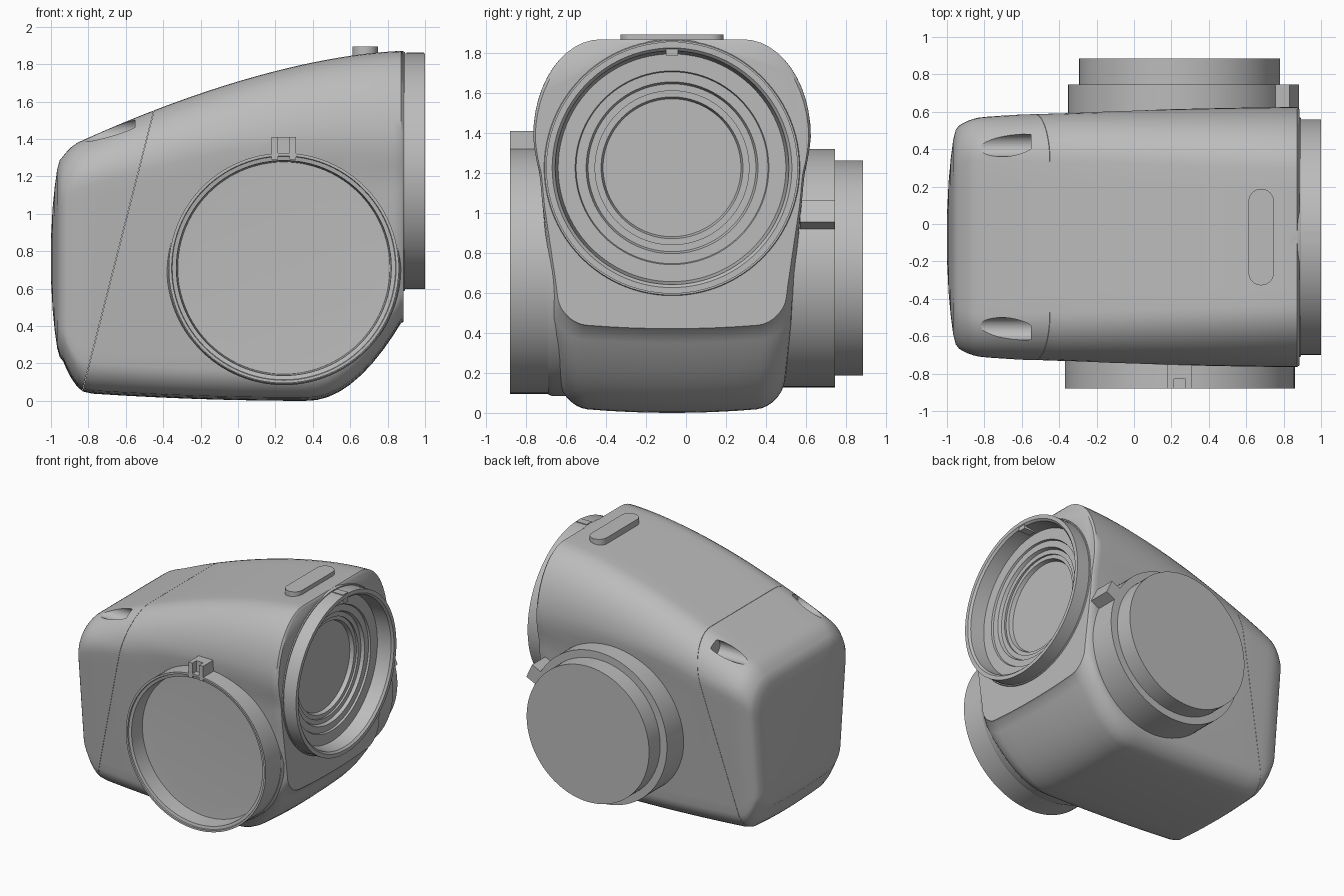
import bpy, bmesh, math
from mathutils import Vector, Matrix

if "Cube" in bpy.data.objects:
    bpy.data.objects.remove(bpy.data.objects["Cube"])

MID = -0.07  # body centre line in y

grey = bpy.data.materials.new("light_grey")
grey.use_nodes = True
grey.diffuse_color = (0.5, 0.5, 0.5, 1)
grey.node_tree.nodes["Principled BSDF"].inputs["Base Color"].default_value = (0.5, 0.5, 0.5, 1)


def finish(name, bm, angle=30, helper=False):
    bmesh.ops.recalc_face_normals(bm, faces=bm.faces)
    mesh = bpy.data.meshes.new(name)
    bm.to_mesh(mesh)
    bm.free()
    mesh.materials.append(grey)
    ob = bpy.data.objects.new(name, mesh)
    bpy.context.collection.objects.link(ob)
    if helper:
        ob.hide_render = True
        ob.hide_set(True)
    else:
        bpy.ops.object.select_all(action='DESELECT')
        ob.select_set(True)
        bpy.context.view_layer.objects.active = ob
        bpy.ops.object.shade_smooth_by_angle(angle=math.radians(angle))
    return ob


def lathe(name, profile, centre, axis, helper=False):
    """Revolve (radius, height) points about an axis through centre."""
    bm = bmesh.new()
    verts = [bm.verts.new((r, 0, h)) for r, h in profile]
    edges = [bm.edges.new(pair) for pair in zip(verts, verts[1:])]
    bmesh.ops.spin(bm, geom=verts + edges, cent=(0, 0, 0), axis=(0, 0, 1),
                   angle=math.tau, steps=96)
    bmesh.ops.remove_doubles(bm, verts=bm.verts, dist=1e-5)
    turn = Vector((0, 0, 1)).rotation_difference(Vector(axis)).to_matrix().to_4x4()
    bm.transform(Matrix.Translation(centre) @ turn)
    return finish(name, bm, helper=helper)


def box(name, low, high, pivot=None, tilt=0):
    """Box between two corners, optionally tilted about y at a pivot."""
    bm = bmesh.new()
    low, high = Vector(low), Vector(high)
    bmesh.ops.create_cube(bm, size=1, matrix=Matrix.Translation((low + high) / 2)
                          @ Matrix.Diagonal((*(high - low), 1)))
    if pivot:
        shift = Matrix.Translation(pivot)
        bm.transform(shift @ Matrix.Rotation(-tilt, 4, 'Y') @ shift.inverted())
    return finish(name, bm)


def cut(target, cutter):
    mod = target.modifiers.new("cut", 'BOOLEAN')
    mod.operation = 'DIFFERENCE'
    mod.solver = 'EXACT'
    mod.object = cutter


def ramp(value, start, end):
    return min(max((value - start) / (end - start), 0), 1)


# Body sections: top, bottom and width follow smooth curves along x
def top_z(x):
    return 1.87 - 0.2 * max(0.88 - x, 0) ** 1.62 - 0.05 * max((-0.85 - x) / 0.1, 0) ** 2


def bottom_z(x):
    if x > 0.37:
        return 0.43 * ((x - 0.37) / 0.51) ** 2
    return 0.04 * ((0.37 - x) / 1.17) ** 2 + 0.2 * max((-0.8 - x) / 0.15, 0) ** 2


def half_width(x):
    return 0.695 - 0.045 * (max(0.88 - x, 0) / 1.7) ** 1.5 - 0.04 * max((-0.8 - x) / 0.15, 0) ** 2


def shaped(x, y, z, zb, rb, w):
    """Side draft with a shoulder, crowned underside and eased +x corner."""
    shoulder = ramp(z, 1.2, 1.36) + (1 - ramp(x, -0.6, 0.2)) * (1 - ramp(z, 1.2, 1.36)) * ramp(z, 0, 1.2)
    draft = 0.8 + 0.16 * ramp(z, 0, 1.25) + 0.04 * shoulder
    crown = 0.03 * (y / w) ** 2 * max(1 - (z - zb) / rb, 0)
    ease = 0.06 * ramp(x, 0.8, 0.885) ** 2 * (1 - ramp(z, 0.6, 1.05))
    return y * draft * (1 - ease), z + crown


def section(x):
    zt, zb, w = top_z(x), bottom_z(x), half_width(x)
    t = (x + 0.95) / 1.83
    rh, rv, rb = 0.23 + 0.11 * t, 0.24 + 0.25 * t, 0.16
    half = [((w - rb) * i / 4, zb) for i in range(4)]
    for i in range(8):
        a = math.pi / 2 * i / 7
        half.append((w - rb + rb * math.sin(a), zb + rb - rb * math.cos(a)))
    z0, z1 = zb + rb, zt - rv
    half += [(w, z0 + (z1 - z0) * i / 14) for i in range(1, 14)]
    for i in range(13):
        a = math.pi / 2 * i / 12
        half.append((w - rh + rh * math.cos(a), z1 + rv * math.sin(a)))
    half += [((w - rh) * (1 - i / 4), zt) for i in range(1, 5)]
    half = [shaped(x, y, z, zb, rb, w) for y, z in half]
    loop = half + [(-y, z) for y, z in half[-2:0:-1]]
    return [Vector((x, MID + y, z)) for y, z in loop]


def shrunk(ring, scale, x):
    centre = Vector((ring[0].x, MID, 0.76))
    out = [centre + (p - centre) * scale for p in ring]
    return [Vector((x, p.y, p.z)) for p in out]


def shell():
    bm = bmesh.new()
    first, last = section(-0.935), section(0.872)
    rings = [shrunk(first, s, x) for s, x in ((0.2, -1), (0.5, -0.991), (0.7, -0.98),
                                              (0.87, -0.967), (0.96, -0.953))]
    rings.append(first)
    rings += [section(x) for x in (-0.915, -0.89, -0.86, -0.83)]
    rings += [section(-0.78 + 0.06 * i) for i in range(27)]
    rings += [section(0.83), last, shrunk(last, 0.985, 0.885)]
    loops = [[bm.verts.new(p) for p in ring] for ring in rings]
    for a, b in zip(loops, loops[1:]):
        for i in range(len(a)):
            j = (i + 1) % len(a)
            bm.faces.new((a[i], a[j], b[j], b[i]))
    bm.faces.new(loops[0])
    bm.faces.new(loops[-1])
    return bm


def shell_piece(name, side):
    """Keep the shell on one side of the slanted seam."""
    bm = shell()
    normal = Vector((1.49, 0, -0.38)).normalized() * side
    origin = Vector((-0.45, 0, 1.55)) + normal * 0.001
    cutting = bmesh.ops.bisect_plane(bm, geom=bm.verts[:] + bm.edges[:] + bm.faces[:],
                                     plane_co=origin, plane_no=normal, clear_inner=True)
    rim = [e for e in cutting["geom_cut"] if isinstance(e, bmesh.types.BMEdge)]
    bmesh.ops.holes_fill(bm, edges=rim)
    return finish(name, bm, 40)


body = shell_piece("main_body", 1)
end_cap = shell_piece("end_cap", -1)

# Screw recesses in the end cap
for label, y in (("front", -0.56), ("back", 0.42)):
    cut(end_cap, lathe(label + "_screw_cutter", [(0, -1.2), (0.06, -1.2), (0.06, -0.55), (0, -0.55)],
                       (0, y, 1.445), (1, 0, 0), helper=True))

# Side port: stepped recess inside a tube
side = (0, MID, 1.227)
cut(body, lathe("side_port_cutter", [(0, 0.72), (0.615, 0.72), (0.615, 1.2), (0, 1.2)],
                side, (1, 0, 0), helper=True))
lathe("side_port", [(0, 0.79), (0.345, 0.79), (0.355, 0.82), (0.385, 0.82), (0.385, 0.835),
                    (0.42, 0.835), (0.43, 0.86), (0.48, 0.86), (0.485, 0.875), (0.57, 0.875),
                    (0.585, 0.985), (0.6, 1.0), (0.63, 1.0), (0.63, 0.8)], side, (1, 0, 0))
lathe("side_collar", [(0.61, 0.892), (0.637, 0.892), (0.643, 0.88), (0.643, 0.84)], side, (1, 0, 0))
box("side_port_key", (0.9, -0.1, 1.79), (0.995, -0.04, 1.862))

# Front port: flat-floored dish inside a tube
front = (0.245, 0, 0.71)
cut(body, lathe("front_port_cutter", [(0, 0.66), (0.6, 0.66), (0.6, 1.0), (0, 1.0)],
                front, (0, -1, 0), helper=True))
lathe("front_port", [(0, 0.735), (0.47, 0.735), (0.567, 0.74), (0.575, 0.865), (0.597, 0.87),
                     (0.6, 0.88), (0.615, 0.88), (0.615, 0.5)], front, (0, -1, 0))
lathe("front_collar", [(0.6, 0.69), (0.618, 0.69), (0.626, 0.67), (0.626, 0.5)], front, (0, -1, 0))
for label, x in (("right", 0.18), ("left", 0.275)):
    box("front_key_" + label, (x, -0.88, 1.29), (x + 0.035, -0.72, 1.41))
box("front_key_bridge", (0.18, -0.83, 1.29), (0.31, -0.72, 1.41))

# Back port: stepped solid plug with a locating key
lathe("back_port", [(0, 0.885), (0.538, 0.885), (0.538, 0.745), (0.597, 0.745), (0.597, 0.4)],
      (0.243, 0, 0.725), (0, 1, 0))
box("back_key", (0.76, 0.57, 0.665), (0.92, 0.745, 0.785), (0.243, 0, 0.725), math.radians(25))

# Rounded bar on top
bm = bmesh.new()
outline = []
for end, y in ((0, 0.12), (math.pi, -0.26)):
    for i in range(17):
        a = end + math.pi * i / 16
        outline.append(bm.verts.new((0.68 + 0.068 * math.cos(a), y + 0.068 * math.sin(a), 1.78)))
base = bm.faces.new(outline)
raised = bmesh.ops.extrude_face_region(bm, geom=[base])
bmesh.ops.translate(bm, vec=(0, 0, 0.115),
                    verts=[v for v in raised["geom"] if isinstance(v, bmesh.types.BMVert)])
finish("top_bar", bm)
